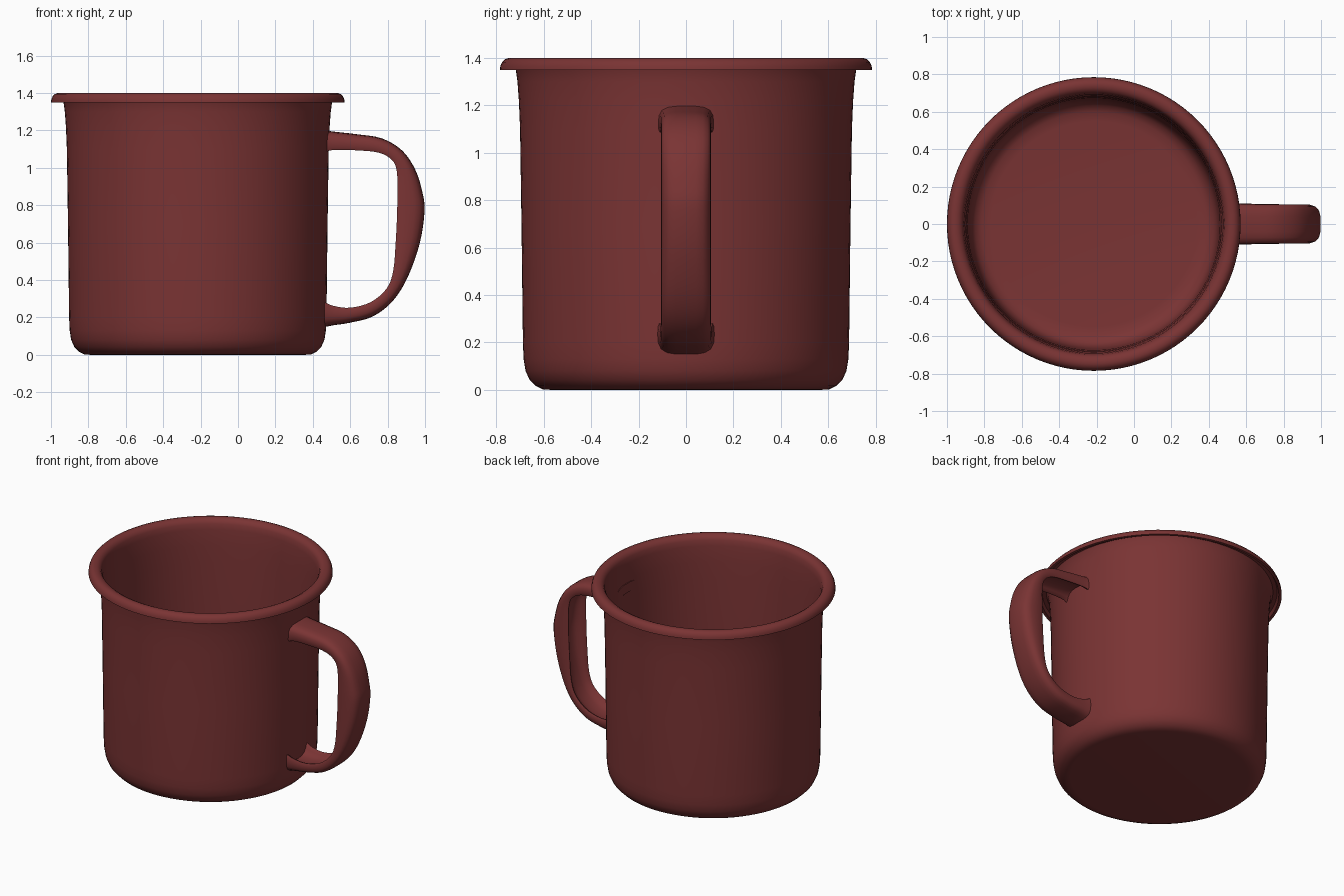
import bpy, math
from mathutils import Vector

CX = -0.215      # cup axis
SEG = 96

red = bpy.data.materials.new("dark red enamel")
red.diffuse_color = (0.195, 0.034, 0.034, 1)


def make(name, verts, faces, angle):
    me = bpy.data.meshes.new(name)
    me.from_pydata(verts, [], faces)
    me.materials.append(red)
    ob = bpy.data.objects.new(name, me)
    bpy.context.collection.objects.link(ob)
    bpy.ops.object.select_all(action='DESELECT')
    ob.select_set(True)
    bpy.context.view_layer.objects.active = ob
    bpy.ops.object.mode_set(mode='EDIT')
    bpy.ops.mesh.select_all(action='SELECT')
    bpy.ops.mesh.normals_make_consistent(inside=False)
    bpy.ops.object.mode_set(mode='OBJECT')
    bpy.ops.object.shade_smooth_by_angle(angle=math.radians(angle))
    return ob


def smooth_path(pts, n):
    """Catmull-Rom resampling of an open list of points."""
    p = [Vector(q) for q in pts]
    p = [2 * p[0] - p[1]] + p + [2 * p[-1] - p[-2]]
    out = []
    for i in range(1, len(p) - 2):
        a, b, c, d = p[i - 1:i + 3]
        for k in range(n):
            t = k / n
            out.append(0.5 * (2 * b + (c - a) * t + (2 * a - 5 * b + 4 * c - d) * t * t
                              + (3 * b - a - 3 * c + d) * t ** 3))
    return out + [p[-2]]


# Cup: one closed lathe profile (radius, height), outside bottom to inside floor
profile = [
    (0.57, 0.004), (0.605, 0.006), (0.635, 0.017), (0.66, 0.042), (0.677, 0.08),
    (0.685, 0.13), (0.688, 0.2), (0.694, 0.7), (0.700, 1.1), (0.705, 1.22),
    (0.711, 1.30), (0.718, 1.35), (0.728, 1.372), (0.755, 1.372), (0.766, 1.35),
    (0.785, 1.35), (0.783, 1.366), (0.776, 1.382), (0.764, 1.394), (0.748, 1.40),
    (0.728, 1.398), (0.709, 1.388), (0.698, 1.368), (0.691, 1.33), (0.685, 1.22),
    (0.680, 1.1), (0.674, 0.7), (0.668, 0.2), (0.664, 0.13), (0.655, 0.085),
    (0.635, 0.05), (0.60, 0.032), (0.55, 0.026),
]
verts = [(CX + r * math.cos(2 * math.pi * s / SEG), r * math.sin(2 * math.pi * s / SEG),
          max(z - 0.004, 0) if z < 0.01 else z)
         for r, z in profile for s in range(SEG)]
faces = [(i * SEG + s, i * SEG + (s + 1) % SEG, (i + 1) * SEG + (s + 1) % SEG, (i + 1) * SEG + s)
         for i in range(len(profile) - 1) for s in range(SEG)]
last = (len(profile) - 1) * SEG
faces += [tuple(range(SEG)), tuple(range(last, last + SEG))]
make("cup_body", verts, faces, 50)

# Handle stations: outer x, outer z, inner x, inner z, half width
stations = smooth_path([
    (0.460, 1.205, 0.460, 1.075, 0.120), (0.500, 1.195, 0.505, 1.095, 0.113),
    (0.630, 1.180, 0.640, 1.093, 0.107), (0.770, 1.157, 0.755, 1.080, 0.105),
    (0.880, 1.090, 0.825, 1.040, 0.105), (0.950, 0.985, 0.850, 0.975, 0.105),
    (0.988, 0.860, 0.852, 0.850, 0.105), (0.997, 0.760, 0.850, 0.740, 0.105),
    (0.970, 0.590, 0.843, 0.600, 0.105), (0.905, 0.410, 0.830, 0.450, 0.105),
    (0.825, 0.285, 0.795, 0.355, 0.105), (0.720, 0.205, 0.710, 0.282, 0.107),
    (0.600, 0.172, 0.600, 0.252, 0.109), (0.510, 0.158, 0.510, 0.262, 0.114),
    (0.460, 0.148, 0.460, 0.283, 0.120)], 4)

# Channel section: (side fraction, depth fraction), hollow on the inner face
half = [(0, 0), (0.4, 0.01), (0.68, 0.06), (0.88, 0.18), (0.98, 0.38), (1, 0.62),
        (0.99, 0.88), (0.94, 1), (0.85, 0.97), (0.76, 0.8), (0.6, 0.62), (0.35, 0.53), (0, 0.5)]
section = half + [(-y, d) for y, d in half[-2:0:-1]]
m = len(section)
verts = [(ox + (ix - ox) * d, y * w, oz + (iz - oz) * d)
         for ox, oz, ix, iz, w in stations for y, d in section]
faces = [(i * m + s, i * m + (s + 1) % m, (i + 1) * m + (s + 1) % m, (i + 1) * m + s)
         for i in range(len(stations) - 1) for s in range(m)]
end = (len(stations) - 1) * m
faces += [tuple(range(m)), tuple(range(end, end + m))]
make("handle", verts, faces, 60)
